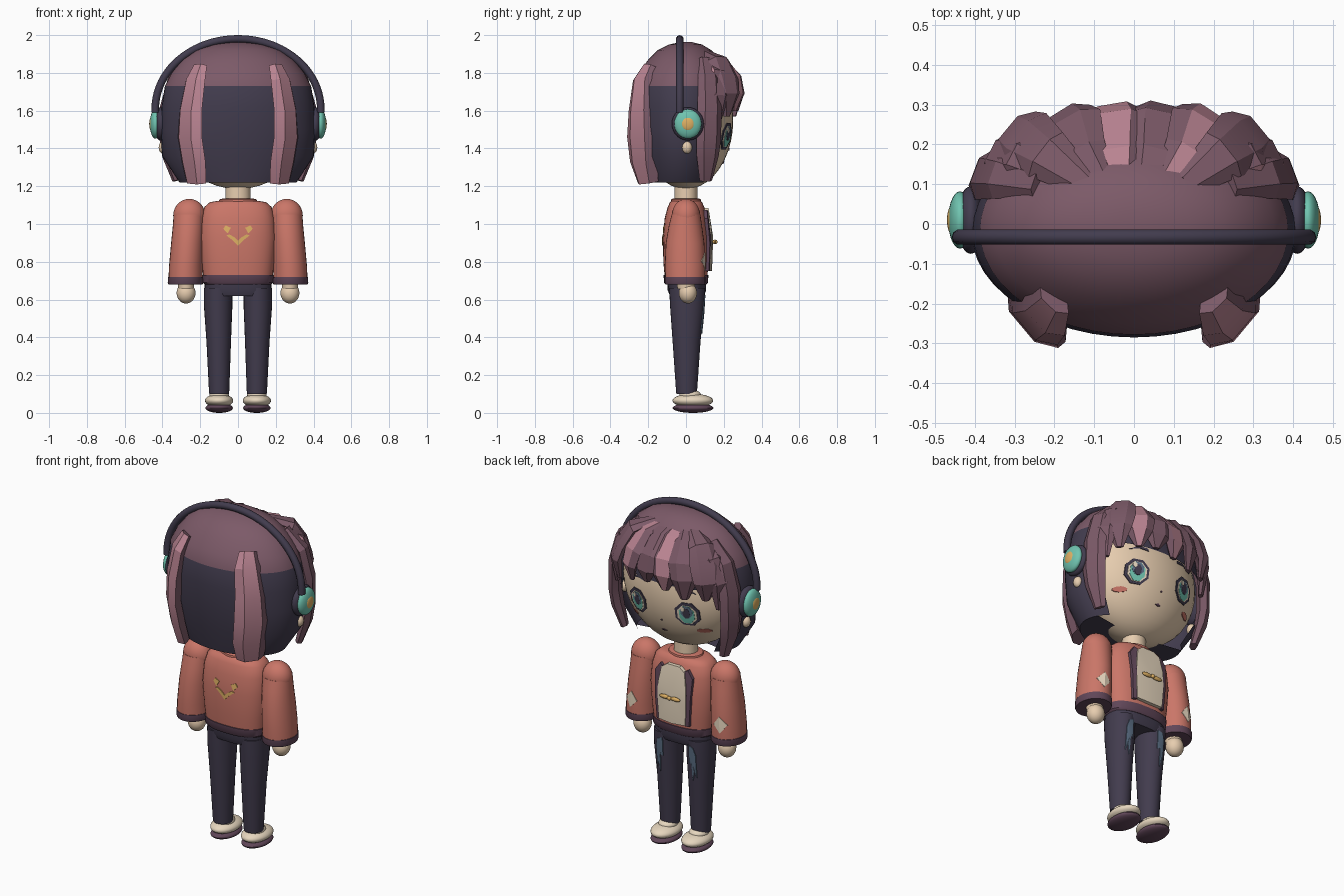
import bpy, bmesh, math
from mathutils import Vector
from mathutils.bvhtree import BVHTree

if "Cube" in bpy.data.objects:
    bpy.data.objects.remove(bpy.data.objects["Cube"])


def material(name, r, g, b):
    lin = [((c / 255 + 0.055) / 1.055) ** 2.4 for c in (r, g, b)] + [1]
    m = bpy.data.materials.new(name)
    m.use_nodes = True
    m.diffuse_color = lin
    bsdf = m.node_tree.nodes["Principled BSDF"]
    bsdf.inputs["Base Color"].default_value = lin
    bsdf.inputs["Roughness"].default_value = 0.8
    return m


MAUVE = material("mauve hair", 124, 90, 104)
NAVY = material("dark navy", 66, 60, 78)
PINK = material("pink highlight", 186, 132, 146)
SKIN = material("skin", 232, 206, 176)
CORAL = material("coral knit", 202, 118, 104)
PLUM = material("plum trim", 96, 70, 88)
TEAL = material("teal", 112, 196, 176)
GOLD = material("gold", 222, 176, 100)
SLATE = material("slate blue", 92, 112, 134)
CREAM = material("cream", 230, 214, 190)


def finish(name, bm, mats, angle=40):
    bmesh.ops.recalc_face_normals(bm, faces=bm.faces)
    me = bpy.data.meshes.new(name)
    bm.to_mesh(me)
    bm.free()
    for m in mats:
        me.materials.append(m)
    ob = bpy.data.objects.new(name, me)
    bpy.context.collection.objects.link(ob)
    bpy.ops.object.select_all(action='DESELECT')
    ob.select_set(True)
    bpy.context.view_layer.objects.active = ob
    bpy.ops.object.shade_smooth_by_angle(angle=math.radians(angle))
    return ob


def ball(name, c, r, mat, seg=28):
    bm = bmesh.new()
    bmesh.ops.create_uvsphere(bm, u_segments=seg, v_segments=seg // 2, radius=1)
    for v in bm.verts:
        v.co = Vector([c[i] + v.co[i] * r[i] for i in range(3)])
    return finish(name, bm, [mat])


def bridge(bm, rings):
    """Skin successive rings; returns faces grouped by column."""
    n, cols = len(rings[0]), []
    for i in range(n):
        j = (i + 1) % n
        cols.append([bm.faces.new((a[i], a[j], b[j], b[i])) for a, b in zip(rings, rings[1:])])
    return cols


def loft(name, rows, mat, n=28, power=2.0, angle=40):
    """Stack of closed oval sections: (x, y, z, rx, ry)."""
    bm, rings = bmesh.new(), []
    for x, y, z, rx, ry in rows:
        ring = []
        for k in range(n):
            c, s = math.cos(k * math.tau / n), math.sin(k * math.tau / n)
            ring.append(bm.verts.new((x + rx * math.copysign(abs(c) ** (2 / power), c),
                                      y + ry * math.copysign(abs(s) ** (2 / power), s), z)))
        rings.append(ring)
    bridge(bm, rings)
    bm.faces.new(rings[0])
    bm.faces.new(rings[-1])
    return finish(name, bm, [mat], angle)


def lock(name, path, widths, thick, pink=(), centre=(0, -0.02, 1.55)):
    """Faceted hair lock swept along a path, flat side against the head."""
    hexa = [(-1, 0), (-.5, .85), (.5, .85), (1, 0), (.5, -.85), (-.5, -.85)]
    bm, rings, P = bmesh.new(), [], [Vector(p) for p in path]
    for i, p in enumerate(P):
        t = (P[min(i + 1, len(P) - 1)] - P[max(i - 1, 0)]).normalized()
        out = p - Vector(centre)
        side = t.cross(out).normalized()
        out = side.cross(t).normalized()
        th = thick * min(1, widths[i] / max(widths) + 0.15)
        rings.append([bm.verts.new(p + side * u * widths[i] + out * v * th) for u, v in hexa])
    cols = bridge(bm, rings)
    bm.faces.new(rings[0])
    bm.faces.new(rings[-1])
    for k in pink:
        for f in cols[k]:
            f.material_index = 1
    return finish(name, bm, [MAUVE, PINK], 25)


def plate(name, target, pts, mat, off=0.005, direction=1):
    """Thin inlay, outline given in x and z, laid on the target along y."""
    me = target.data
    tree = BVHTree.FromPolygons([v.co for v in me.vertices], [p.vertices[:] for p in me.polygons])

    def hit(x, z):
        h = tree.ray_cast(Vector((x, 2 * direction, z)), Vector((0, -direction, 0)))[0]
        return h if h else tree.find_nearest(Vector((x, 0, z)))[0]
    bm = bmesh.new()
    step = Vector((0, off * direction, 0))
    top, low = [], []
    for x, z in pts:
        h = hit(x, z)
        top.append(bm.verts.new(h + step))
        low.append(bm.verts.new(h - step * 0.2))
    n = len(pts)
    mid = bm.verts.new(hit(sum(p[0] for p in pts) / n, sum(p[1] for p in pts) / n) + step)
    for i in range(n):
        j = (i + 1) % n
        bm.faces.new((top[i], top[j], mid))
        bm.faces.new((low[i], low[j], top[j], top[i]))
    return finish(name, bm, [mat], 30)


def oval(x, z, rx, rz, n=10):
    return [(x + rx * math.cos((k + .5) * math.tau / n), z + rz * math.sin((k + .5) * math.tau / n)) for k in range(n)]


# Head and neck
head = ball("head", (0, 0, 1.55), (.37, .25, .365), SKIN, 40)
loft("neck", [(0, 0, 1.08, .068, .062), (0, 0, 1.24, .064, .06)], SKIN)

# Hair shell: (z, half width, back y, front y), open around the face
shell = [(1.22, .31, -.23, .17), (1.36, .402, -.262, .215), (1.5, .408, -.28, .235), (1.62, .405, -.285, .25),
         (1.73, .387, -.278, .245), (1.80, .352, -.25, .225), (1.87, .295, -.20, .18), (1.92, .225, -.15, .135),
         (1.95, .14, -.09, .085), (1.963, .05, -.03, .03)]
bm, rings = bmesh.new(), []
for z, rx, yb, yf in shell:
    rings.append([bm.verts.new((rx * math.cos(k * math.tau / 48),
                                (yb + yf) / 2 + (yf - yb) / 2 * math.sin(k * math.tau / 48), z)) for k in range(48)])
bridge(bm, rings)
bm.faces.new(rings[-1])
hub = bm.verts.new((0, 0, 1.22))
for a, b in zip(rings[0], rings[0][1:] + rings[0][:1]):
    bm.faces.new((a, b, hub))
doomed = []
for f in bm.faces:
    c = f.calc_center_median()
    f.material_index = 1 if c.z < 1.73 else 0
    if c.z < 1.66 and c.y > .10 or c.z < 1.23 and c.y > .03:
        doomed.append(f)
bmesh.ops.delete(bm, geom=doomed, context='FACES')
finish("hair_shell", bm, [MAUVE, NAVY], 50)

# Fringe: root x, tip x, tip y, tip z, pink facets
fringe = [(-.12, -.29, .215, 1.58, ()), (-.08, -.17, .25, 1.57, ()), (-.03, -.05, .265, 1.60, (1,)),
          (.03, .07, .265, 1.62, ()), (.08, .18, .25, 1.60, (1,)), (.13, .29, .215, 1.57, ())]
for i, (rx, tx, ty, tz, pink) in enumerate(fringe):
    lock(f"fringe_lock_{i + 1}",
         [(rx, .10, 1.905), (rx * .4 + tx * .6, .175, 1.865), (tx * .95, ty - .005, 1.77), (tx * 1.02, ty + .01, 1.69),
          (tx * .97, ty, tz)], [.035, .07, .088, .075, .022], .032, pink)

for s, side in ((1, "left"), (-1, "right")):
    # Long side and back locks
    lock(f"{side}_side_lock", [(s * .24, .10, 1.87), (s * .335, .12, 1.77), (s * .375, .125, 1.62), (s * .378, .12, 1.45),
                               (s * .365, .115, 1.36), (s * .325, .105, 1.23)],
         [.04, .06, .068, .07, .062, .035], .032)
    lock(f"{side}_side_tuft", [(s * .2, .12, 1.87), (s * .29, .165, 1.80), (s * .34, .17, 1.68), (s * .33, .16, 1.52)],
         [.03, .06, .065, .02], .03, (2,) if s > 0 else ())
    lock(f"{side}_back_lock", [(s * .20, -.19, 1.835), (s * .225, -.225, 1.76), (s * .25, -.235, 1.6),
                               (s * .255, -.235, 1.46), (s * .235, -.225, 1.33), (s * .22, -.2, 1.22)],
         [.05, .075, .09, .10, .095, .075], .042, (0, 1) if s < 0 else (1, 2))

    # Headphone cups and ear lobe
    ball(f"{side}_ear_pad", (s * .41, .01, 1.53), (.036, .085, .088), NAVY)
    ball(f"{side}_ear_cup", (s * .437, .01, 1.53), (.03, .072, .078), TEAL)
    ball(f"{side}_ear_cap", (s * .458, .01, 1.53), (.012, .036, .038), GOLD)
    ball(f"{side}_ear_lobe", (s * .395, .005, 1.405), (.025, .027, .033), SKIN, 16)

    # Eyes, brows and blush
    ex = s * .16
    plate(f"{side}_eye_rim", head, oval(ex, 1.465, .07, .075, 8), NAVY, .005)
    plate(f"{side}_eye_white", head, oval(ex, 1.463, .055, .06, 8), CREAM, .0065)
    plate(f"{side}_eye_iris", head, oval(ex, 1.463, .043, .057, 8), TEAL, .008)
    plate(f"{side}_eye_shade", head, oval(ex, 1.48, .034, .038, 8), SLATE, .009)
    plate(f"{side}_eye_pupil", head, oval(ex, 1.472, .02, .032, 8), NAVY, .0098)
    plate(f"{side}_eye_glint", head, oval(ex + .018, 1.497, .012, .015, 6), CREAM, .0108)
    plate(f"{side}_brow", head, [(s * .10, 1.60), (s * .15, 1.607), (s * .21, 1.59), (s * .15, 1.622), (s * .10, 1.615)], NAVY)
    plate(f"{side}_blush", head, oval(s * .225, 1.36, .034, .014), CORAL)

    # Sleeves, cuffs and hands
    ball(f"{side}_shoulder", (s * .258, 0, 1.045), (.085, .075, .088), CORAL)
    sleeve = loft(f"{side}_sleeve", [(s * .278, -.005, .71, .09, .105), (s * .276, -.005, .78, .089, .107),
                                     (s * .268, -.005, .90, .086, .102), (s * .262, -.003, .99, .083, .088),
                                     (s * .259, 0, 1.05, .082, .076)], CORAL)
    loft(f"{side}_cuff", [(s * .278, -.005, .68, .09, .104), (s * .278, -.005, .69, .094, .108),
                          (s * .278, -.005, .72, .093, .108)], PLUM)
    loft(f"{side}_wrist", [(s * .275, 0, .655, .04, .045), (s * .275, 0, .70, .045, .05)], SKIN)
    ball(f"{side}_hand", (s * .275, .01, .635), (.05, .048, .056), SKIN)
    plate(f"{side}_sleeve_patch", sleeve, [(s * .25, .80), (s * .292, .755), (s * .328, .805), (s * .285, .85)], CREAM)

    # Legs, worn patches and shoes
    leg = loft(f"{side}_leg", [(s * .10, .003, .10, .052, .054), (s * .10, .003, .12, .054, .056),
                               (s * .102, .003, .38, .065, .074), (s * .105, .006, .56, .075, .09),
                               (s * .105, .006, .66, .075, .095)], NAVY)
    plate(f"{side}_worn_patch", leg, [(s * .085, .63), (s * .085, .52), (s * .10, .54), (s * .105, .42), (s * .118, .48),
                                      (s * .128, .44), (s * .128, .58), (s * .115, .62)], SLATE)
    ball(f"{side}_sole", (s * .10, .037, .026), (.073, .108, .026), PLUM)
    ball(f"{side}_shoe", (s * .10, .036, .065), (.075, .108, .036), CREAM)
    ball(f"{side}_shoe_tongue", (s * .10, .022, .095), (.052, .058, .028), CREAM, 20)

# Headband
curve = bpy.data.curves.new("headband", 'CURVE')
curve.dimensions = '3D'
curve.bevel_depth, curve.bevel_resolution, curve.use_fill_caps = .02, 3, True
arc = [(-.438, 1.59)] + [(-.438 * math.cos(a * math.pi / 40), 1.61 + .37 * math.sin(a * math.pi / 40)) for a in range(41)] + [(.438, 1.59)]
spline = curve.splines.new('POLY')
spline.points.add(len(arc) - 1)
for p, (x, z) in zip(spline.points, arc):
    p.co = (x, -.033, z, 1)
curve.materials.append(NAVY)
bpy.context.collection.objects.link(bpy.data.objects.new("headband", curve))

# Nose and mouth
plate("nose", head, oval(0, 1.395, .006, .005, 6), PLUM)
plate("mouth", head, [(-.018, 1.325), (0, 1.318), (.018, 1.325), (0, 1.331)], PLUM)

# Sweater, hem, collar and hips
torso = loft("sweater", [(0, 0, .71, .183, .112), (0, 0, .80, .193, .12), (0, 0, .93, .203, .122), (0, 0, 1.03, .195, .113),
                         (0, 0, 1.09, .178, .097), (0, 0, 1.115, .15, .085), (0, 0, 1.122, .11, .075)], CORAL, 36, 2.5)
loft("sweater_hem", [(0, 0, .68, .176, .108), (0, 0, .69, .187, .116), (0, 0, .73, .190, .119)], PLUM, 36, 2.5)
loft("collar", [(0, 0, 1.10, .11, .082), (0, 0, 1.13, .098, .078), (0, 0, 1.135, .08, .068)], CORAL)
loft("hips", [(0, .005, .62, .165, .09), (0, .005, .65, .178, .102), (0, .003, .70, .175, .102)], NAVY, 32, 2.5)

# Front panel with trims and toggle
plate("front_panel", torso, [(-.085, .755), (0, .75), (.085, .755), (.092, .86), (.09, .97), (.075, 1.06), (.04, 1.085),
                             (-.04, 1.085), (-.075, 1.06), (-.09, .97), (-.092, .86)], CREAM, .022)
for s, side in ((1, "left"), (-1, "right")):
    plate(f"{side}_panel_trim", torso, [(s * .083, .75), (s * .105, .75), (s * .115, .9), (s * .122, 1.03), (s * .09, 1.075),
                                        (s * .072, 1.065), (s * .086, .97), (s * .088, .86)], PLUM, .018)
    ball(f"{side}_toggle", (s * .034, .15, .905), (.034, .01, .012), GOLD, 16)
ball("toggle_knot", (0, .157, .905), (.012, .01, .012), GOLD, 16)

# Chevron ornament on the back
for s, side in ((1, "left"), (-1, "right")):
    plate(f"{side}_chevron_arm", torso, [(0, .885), (s * .03, .915), (s * .062, .94), (s * .045, .945), (s * .02, .93), (0, .912)],
          GOLD, .005, -1)
    plate(f"{side}_chevron_tip", torso, [(s * .055, .95), (s * .078, .975), (s * .065, .993), (s * .038, .98)], GOLD, .005, -1)
